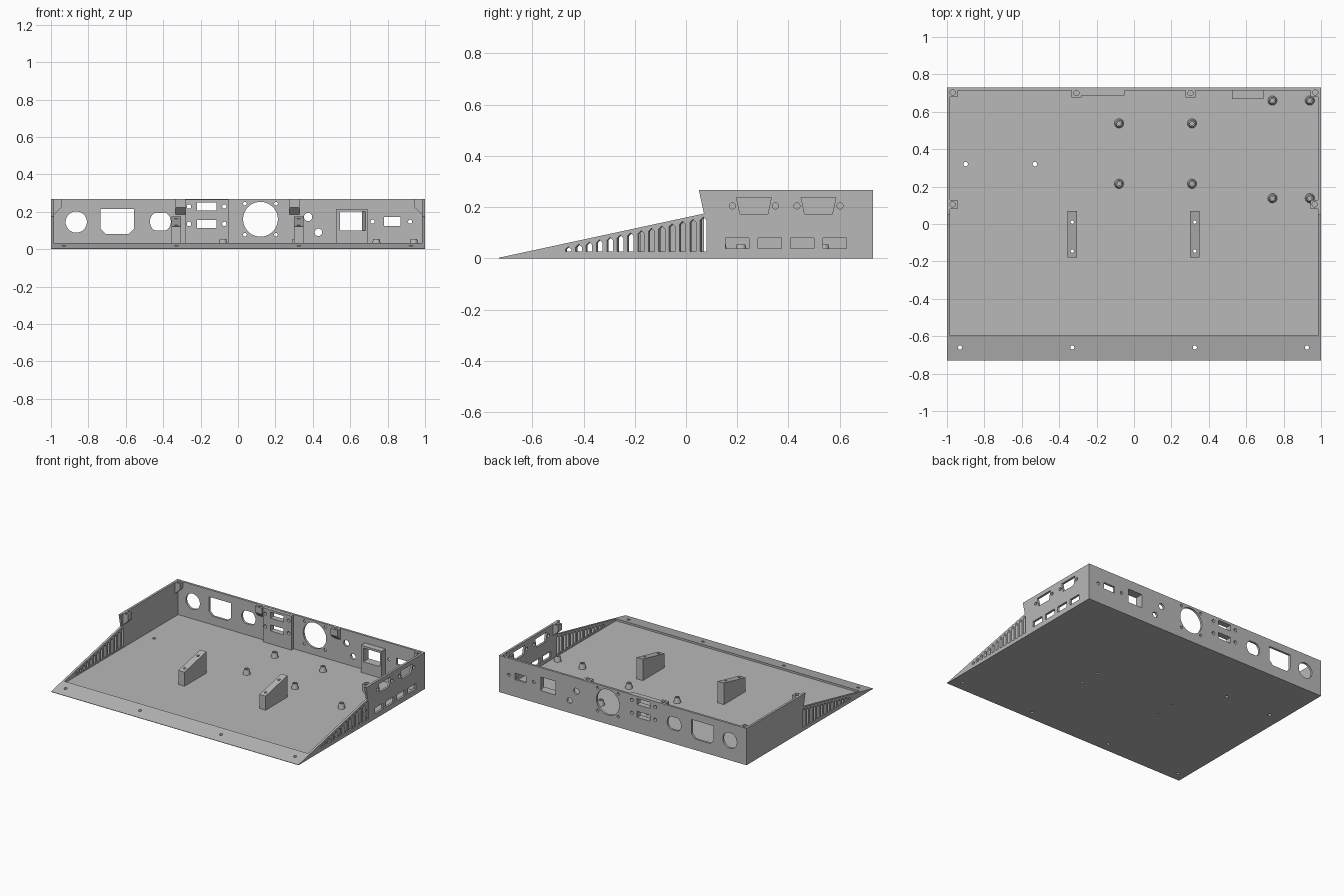
import bpy, bmesh, math
from mathutils import Matrix

if "Cube" in bpy.data.objects:
    bpy.data.objects.remove(bpy.data.objects["Cube"])

grey = bpy.data.materials.new("mid grey plastic")
grey.use_nodes = True
grey.diffuse_color = (0.48, 0.48, 0.48, 1)
grey.node_tree.nodes["Principled BSDF"].inputs["Base Color"].default_value = (0.48, 0.48, 0.48, 1)

TOP, FLOOR, WALL, BACK = 0.268, 0.018, 0.984, 0.714
FRONT, SLOPE = -0.73, 0.219
PLACE = {"x": lambda u, v, t: (t, u, v),
         "y": lambda u, v, t: (u, t, v),
         "z": lambda u, v, t: (u, v, t)}


def slope_z(y):
    return SLOPE * (y - FRONT)


def rect(u0, u1, v0, v1):
    return [(u0, v0), (u1, v0), (u1, v1), (u0, v1)]


def circle(u, v, r, flat=1.0, n=32):
    """Round outline; flat below one trims it above and below."""
    pts = []
    for i in range(n):
        a = 2 * math.pi * (i + 0.5) / n
        pts.append((u + r * math.cos(a), v + r * max(-flat, min(flat, math.sin(a)))))
    return pts


def prism(bm, pts, axis, a, b, shear=0.0):
    """Extrude an outline along an axis from a to b, sliding the far end by shear."""
    near = [bm.verts.new(PLACE[axis](u, v, a)) for u, v in pts]
    far = [bm.verts.new(PLACE[axis](u + shear, v, b)) for u, v in pts]
    faces = [bm.faces.new(near), bm.faces.new(far[::-1])]
    for i in range(len(pts)):
        j = (i + 1) % len(pts)
        faces.append(bm.faces.new((near[j], near[i], far[i], far[j])))
    bmesh.ops.recalc_face_normals(bm, faces=faces)


def make(name, bm):
    mesh = bpy.data.meshes.new(name)
    bm.to_mesh(mesh)
    bm.free()
    mesh.materials.append(grey)
    obj = bpy.data.objects.new(name, mesh)
    bpy.context.collection.objects.link(obj)
    return obj


def solid(name, pts, axis, a, b):
    bm = bmesh.new()
    prism(bm, pts, axis, a, b)
    return make(name, bm)


def cut(obj, cutter):
    mod = obj.modifiers.new("cut", "BOOLEAN")
    mod.operation, mod.solver, mod.object = "DIFFERENCE", "EXACT", cutter
    graph = bpy.context.evaluated_depsgraph_get()
    mesh = bpy.data.meshes.new_from_object(obj.evaluated_get(graph))
    obj.modifiers.clear()
    obj.data = mesh


# Wedge fronted tray, hollowed from above
tray = solid("tray", [(FRONT, 0), (0.73, 0), (0.73, TOP), (0.05, TOP),
                      (0.07, slope_z(0.07)), (FRONT, 0.003)], "x", -1, 1)
hollow = solid("hollow_cutter", rect(-0.597, BACK, FLOOR, 0.5), "x", -WALL, WALL)
cut(tray, hollow)

holes = bmesh.new()

# Rear panel openings
iec = [(-0.735, 0.11), (-0.705, 0.08), (-0.585, 0.08), (-0.555, 0.11), (-0.555, 0.215), (-0.735, 0.215)]
rear = [circle(-0.865, 0.145, 0.057), iec, circle(-0.415, 0.147, 0.056, 0.84),
        circle(0.12, 0.16, 0.093, n=48), circle(0.375, 0.172, 0.022), circle(0.43, 0.09, 0.02),
        rect(0.78, 0.87, 0.125, 0.172)]
rear += [circle(0.12 + sx * 0.083, 0.16 + sz * 0.083, 0.01, n=16) for sx in (-1, 1) for sz in (-1, 1)]
rear += [circle(x, 0.147, 0.011, n=16) for x in (0.72, 0.92)]
for z in (0.135, 0.228):
    rear.append(rect(-0.22, -0.115, z - 0.022, z + 0.022))
    rear += [circle(x, z, 0.012, n=16) for x in (-0.262, -0.073)]
for outline in rear:
    prism(holes, outline, "y", 0.64, 0.78)
prism(holes, [(0.545, 0.64), (0.69, 0.64), (0.662, 0.73), (0.662, 0.78), (0.545, 0.78)], "z", 0.1, 0.2)

# Connector openings in the left wall
for y in (0.265, 0.517):
    prism(holes, [(y - 0.054, 0.173), (y + 0.054, 0.173), (y + 0.068, 0.238), (y - 0.068, 0.238)], "x", 0.96, 1.03)
    for side in (-1, 1):
        prism(holes, circle(y + side * 0.084, 0.205, 0.012, n=16), "x", 0.96, 1.03)
for i in range(4):
    y = 0.2 + i * 0.127
    prism(holes, rect(y - 0.046, y + 0.046, 0.038, 0.08), "x", 0.96, 1.03)

# Raked pointed vents in both side walls
for i in range(14):
    y = -0.461 + i * 0.0405
    top = slope_z(y) - 0.012
    slot = [(y - 0.012, 0.027), (y + 0.012, 0.027), (y + 0.012, top - 0.012), (y, top), (y - 0.012, top - 0.012)]
    for s in (-1, 1):
        prism(holes, slot, "x", s * 1.005, s * 0.975, 0.012)

# Vertical screw holes
STANDOFFS = [(x, y) for x in (-0.08, 0.31) for y in (0.215, 0.538)]
STANDOFFS += [(x, y) for x in (0.74, 0.94) for y in (0.138, 0.66)]
SUPPORTS = (-0.33, 0.325)
BOSSES = [(-0.97, 0.703), (0.97, 0.703), (-0.97, 0.105), (0.966, 0.105), (-0.308, 0.7), (0.302, 0.7)]
drills = [(x, -0.66, 0.011, -0.1, 0.1) for x in (-0.93, -0.33, 0.325, 0.925)]
drills += [(x, 0.32, 0.012, -0.1, 0.1) for x in (-0.9, -0.53)]
drills += [(x, y, 0.009, -0.1, 0.3) for x in SUPPORTS for y in (-0.145, 0.01)]
drills += [(x, y, 0.01, 0.024, 0.1) for x, y in STANDOFFS]
drills += [(x, y, 0.014, 0.235, 0.3) for x, y in BOSSES]
for x, y, r, z0, z1 in drills:
    prism(holes, circle(x, y, r, n=16), "z", z0, z1)
holes = make("hole_cutter", holes)

parts = [tray]

# Thickened rear panel areas
parts.append(solid("rear_connector_plate", rect(-0.28, -0.05, FLOOR, TOP - 0.002), "y", 0.688, BACK))
parts.append(solid("rear_socket_frame", rect(0.525, 0.692, FLOOR, 0.215), "y", 0.668, BACK))

# Sloped centre supports
for name, x in zip(("right", "left"), SUPPORTS):
    profile = [(-0.18, FLOOR), (0.07, FLOOR), (0.07, slope_z(0.07)), (-0.18, slope_z(-0.18))]
    parts.append(solid(name + "_support", profile, "x", x - 0.025, x + 0.025))

# Lid screw bosses with sloped undersides
for x, y in BOSSES:
    if abs(x) > 0.9:
        s = math.copysign(1, x)
        profile = [(s * WALL, TOP), (s * WALL, 0.185), (s * 0.945, 0.222), (s * 0.945, TOP)]
        parts.append(solid("side_lid_boss", profile, "y", y - 0.024, min(y + 0.024, BACK)))
    else:
        profile = [(BACK, TOP), (BACK, 0.185), (0.676, 0.222), (0.676, TOP)]
        parts.append(solid("rear_lid_boss", profile, "x", x - 0.027, x + 0.027))

# Board standoffs
for x, y in STANDOFFS:
    bm = bmesh.new()
    bmesh.ops.create_cone(bm, cap_ends=True, segments=24, radius1=0.025, radius2=0.017,
                          depth=0.037, matrix=Matrix.Translation((x, y, FLOOR + 0.0185)))
    parts.append(make("board_standoff", bm))

for part in parts:
    cut(part, holes)
for cutter in (hollow, holes):
    bpy.data.objects.remove(cutter)

bpy.ops.object.select_all(action="DESELECT")
for part in parts:
    part.select_set(True)
bpy.context.view_layer.objects.active = tray
bpy.ops.object.shade_smooth_by_angle(angle=math.radians(30))
